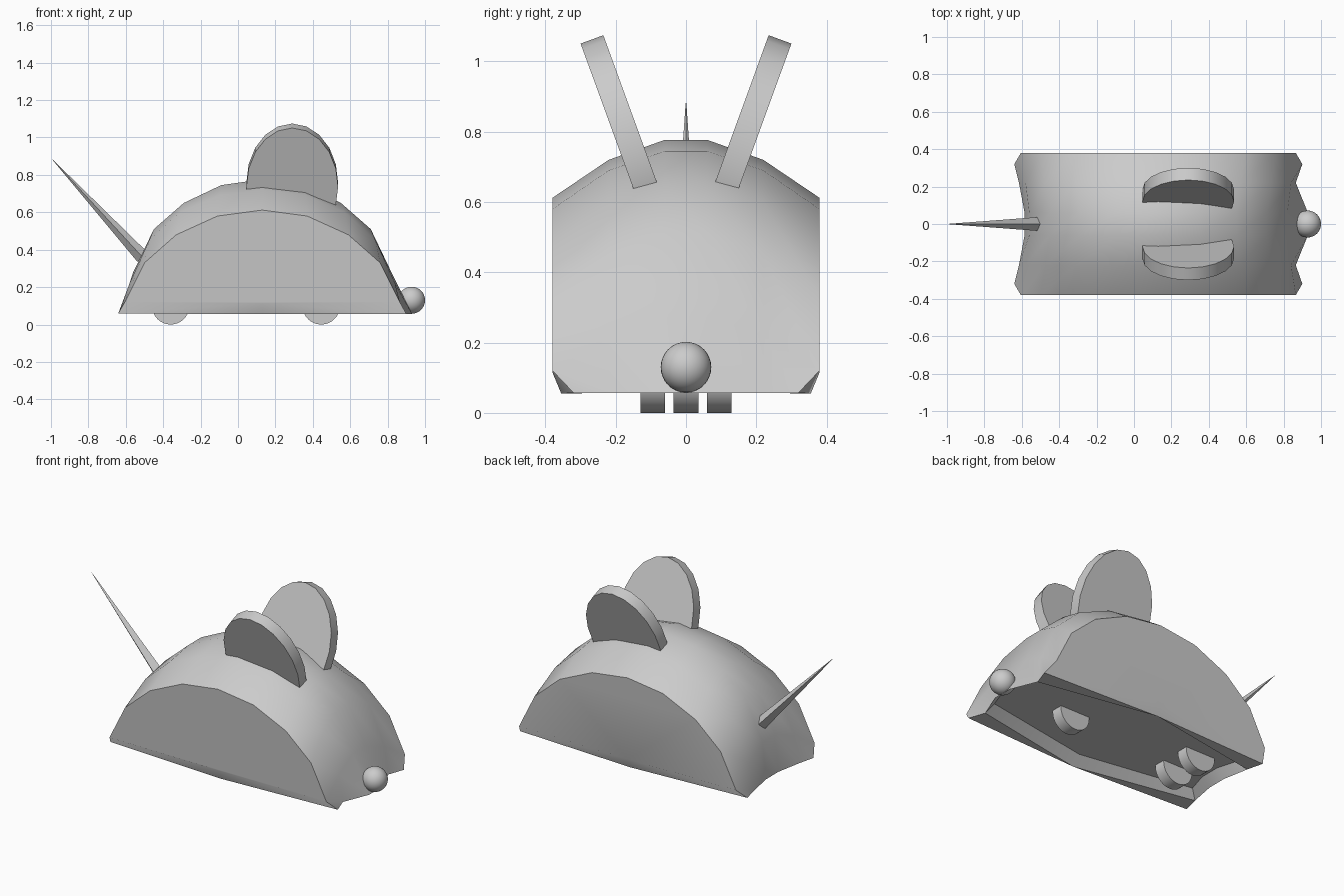
import bpy, bmesh, math
from mathutils import Matrix, Vector

cube = bpy.data.objects.get("Cube")
if cube:
    bpy.data.objects.remove(cube, do_unlink=True)

grey = bpy.data.materials.new("plain grey")
grey.use_nodes = True
COLOR = (0.6, 0.6, 0.6, 1)
grey.diffuse_color = COLOR
grey.node_tree.nodes["Principled BSDF"].inputs["Base Color"].default_value = COLOR
CX = 0.13  # lengthwise middle of the body


def finish(name, bm, angle=32):
    mesh = bpy.data.meshes.new(name)
    bm.to_mesh(mesh)
    bm.free()
    obj = bpy.data.objects.new(name, mesh)
    bpy.context.collection.objects.link(obj)
    mesh.materials.append(grey)
    bpy.ops.object.select_all(action='DESELECT')
    obj.select_set(True)
    bpy.context.view_layer.objects.active = obj
    bpy.ops.object.shade_smooth_by_angle(angle=math.radians(angle))
    return obj


def disc(name, matrix, radius, depth, sides):
    bm = bmesh.new()
    bmesh.ops.create_cone(bm, cap_ends=True, segments=sides, radius1=radius,
                          radius2=radius, depth=depth, matrix=matrix)
    return finish(name, bm)


# Body: arched half profiles lofted across the width
center = [(0, .777), (.22, .745), (.42, .65), (.58, .51), (.69, .28)]
shoulder = [(0, .72), (.23, .69), (.44, .60), (.605, .45), (.71, .22)]
side = [(0, .612), (.24, .58), (.46, .48), (.63, .33), (.735, .12)]
# (y, half profile, rear foot x, front foot x, foot y)
half = [(.06, center, -.585, .93, .06),
        (.22, shoulder, -.615, .865, .22),
        (.38, side, -.64, .90, .32)]
stations = [(-y, p, a, b, -f) for y, p, a, b, f in reversed(half)] + half

bm = bmesh.new()
rows = []
for y, prof, rear, front, foot in stations:
    arch = [(CX - x, y, z) for x, z in reversed(prof)] + [(CX + x, y, z) for x, z in prof[1:]]
    pts = [(rear, foot, .06)] + arch + [(front, foot, .057)]
    rows.append([bm.verts.new(p) for p in pts])
for a, b in zip(rows, rows[1:]):
    for j in range(len(a) - 1):
        bm.faces.new((a[j], a[j + 1], b[j + 1], b[j]))
# Flat flanks with a chamfered lower edge
keels = []
for row, inner, s in ((rows[0], rows[1], -1), (rows[-1], rows[-2], 1)):
    sill = bm.verts.new((CX, s * .38, .115))
    keel = bm.verts.new((CX, s * .355, .055))
    keels.append(keel)
    bm.faces.new(row + [sill])
    for end in (0, -1):
        bm.faces.new((row[end], sill, keel))
        bm.faces.new((row[end], keel, inner[end]))
# Hollowed underside
inner_rows = rows[1:-1]
rim = [keels[0]] + [r[-1] for r in inner_rows] + [keels[1]] + [r[0] for r in reversed(inner_rows)]
floor = bm.faces.new(rim)
bmesh.ops.recalc_face_normals(bm, faces=bm.faces)
bmesh.ops.inset_region(bm, faces=[floor], thickness=.05, depth=0)
for v in floor.verts:
    v.co.z = .11
finish("body", bm)

# Ears: tall oval plates leaning outward
for name, s in (("right_ear", -1), ("left_ear", 1)):
    m = (Matrix.Translation((.29, s * .153, .748))
         @ Matrix.Rotation(-s * math.radians(20), 4, 'X')
         @ Matrix.Diagonal((.245, 1, .335, 1))
         @ Matrix.Rotation(math.pi / 2, 4, 'X'))
    disc(name, m, 1, .069, 20)

# Wheels: one in front, two behind
for name, x, y in (("front_wheel", .445, 0), ("rear_right_wheel", -.36, -.095),
                   ("rear_left_wheel", -.36, .095)):
    disc(name, Matrix.Translation((x, y, .1)) @ Matrix.Rotation(math.pi / 2, 4, 'X'),
         .1, .07, 32)

# Nose
bm = bmesh.new()
bmesh.ops.create_uvsphere(bm, u_segments=32, v_segments=16, radius=.072,
                          matrix=Matrix.Translation((.928, 0, .13)))
finish("nose", bm)

# Tail: thin four-sided spike
base, tip = Vector((-.51, 0, .36)), Vector((-.992, 0, .882))
axis = tip - base
bm = bmesh.new()
bmesh.ops.create_cone(bm, cap_ends=True, segments=4, radius1=.037, radius2=.001,
                      depth=axis.length,
                      matrix=Matrix.Translation((base + tip) / 2)
                      @ axis.to_track_quat('Z', 'Y').to_matrix().to_4x4())
finish("tail", bm)
